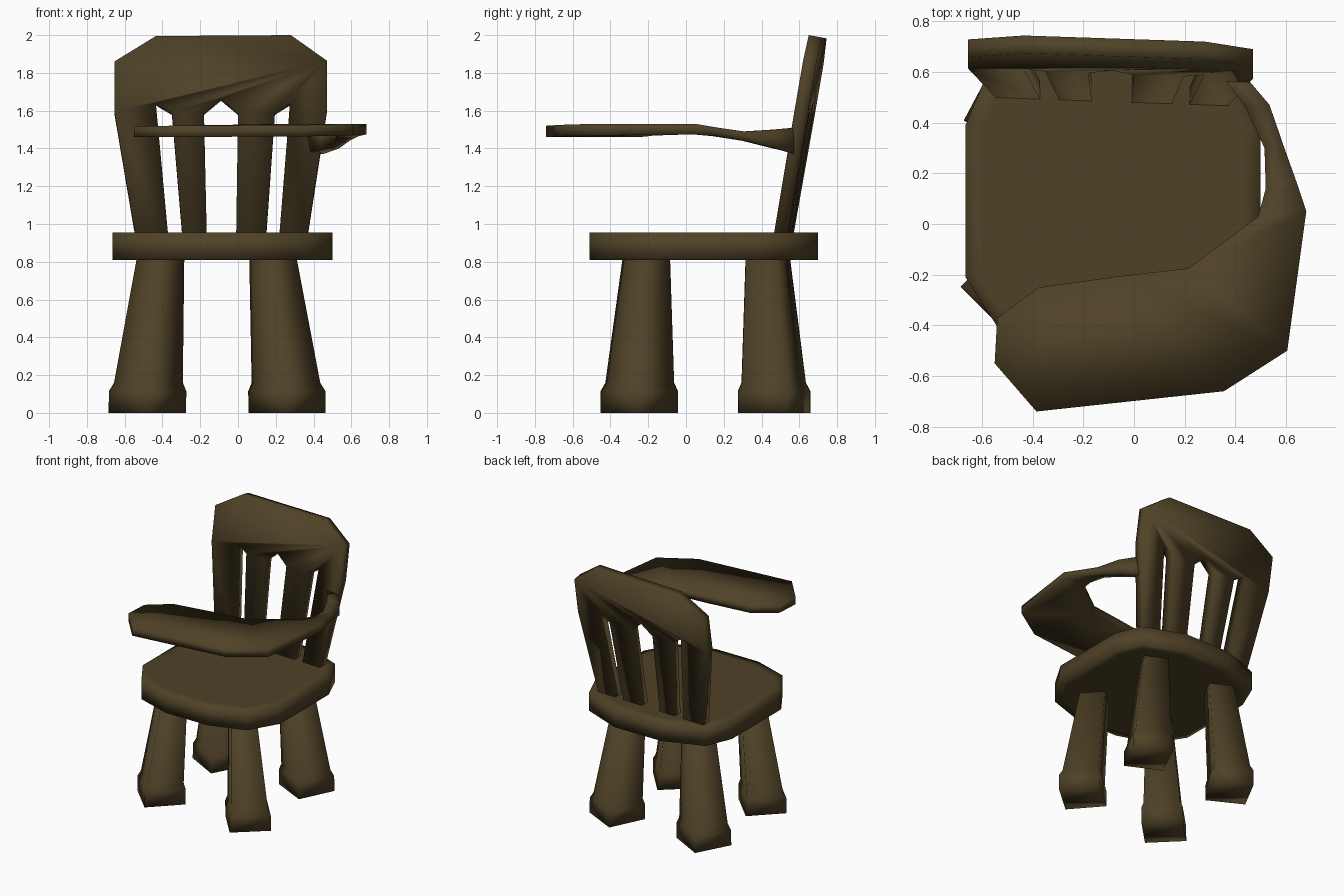
import bpy
import bmesh
from math import cos, sin, radians, pi
from mathutils import Vector

cube = bpy.data.objects.get("Cube")
if cube:
    bpy.data.objects.remove(cube, do_unlink=True)

# Single dark wood colour
wood = bpy.data.materials.new("dark_olive_wood")
wood.use_nodes = True
colour = (0.078, 0.054, 0.02, 1)
wood.diffuse_color = colour
shader = wood.node_tree.nodes["Principled BSDF"]
shader.inputs["Base Color"].default_value = colour
shader.inputs["Roughness"].default_value = 0.9


def loft(name, rings, inset=0):
    """Skin a list of equal closed rings, cap both ends, smooth shade."""
    bm = bmesh.new()
    loops = [[bm.verts.new(p) for p in ring] for ring in rings]
    n = len(loops[0])
    for a, b in zip(loops, loops[1:]):
        for i in range(n):
            j = (i + 1) % n
            bm.faces.new((a[i], a[j], b[j], b[i]))
    caps = [bm.faces.new(loops[0]), bm.faces.new(loops[-1])]
    bmesh.ops.recalc_face_normals(bm, faces=bm.faces)
    if inset:
        bmesh.ops.inset_individual(bm, faces=caps, thickness=inset)
    for face in bm.faces:
        face.smooth = True
    mesh = bpy.data.meshes.new(name)
    bm.to_mesh(mesh)
    bm.free()
    mesh.materials.append(wood)
    obj = bpy.data.objects.new(name, mesh)
    bpy.context.collection.objects.link(obj)
    return obj


# Seat: faceted rounded slab
seat_outline = [(-.665, -.21), (-.53, -.42), (-.26, -.51), (.1, -.51),
                (.37, -.42), (.5, -.2), (.5, .39), (.42, .58),
                (.12, .7), (-.28, .7), (-.58, .59), (-.665, .39)]
loft("seat", [[(x, y, z) for x, y in seat_outline] for z in (.81, .955)], .07)


# Legs: square tapered posts, splayed, each turned a little differently
def leg(name, foot, top, turn, size):
    foot, top = Vector(foot), Vector(top)
    rings = []
    for z, radius in ((0, .205), (.115, .205), (.16, .182), (.84, .124)):
        centre = foot.lerp(top, max(0, z - .1) / .72)
        rings.append([(centre.x + radius * size * cos(a),
                       centre.y + radius * size * sin(a), z)
                      for a in (radians(turn) + k * pi / 2 for k in range(4))])
    loft(name, rings)


leg("front_right_leg", (-.48, -.248), (-.41, -.21), 0, 1)
leg("front_left_leg", (.26, -.248), (.185, -.21), -4, 1)
leg("back_right_leg", (-.48, .467), (-.41, .433), 17, .98)
leg("back_left_leg", (.26, .467), (.185, .433), 19, .98)

# Backrest: one leaning board with three pointed gaps between four slats
back_outline = [(-.54, .92), (-.655, 1.6), (-.655, 1.86), (-.435, 1.995),
                (.28, 2), (.47, 1.865), (.47, 1.6), (.365, .92),
                (.217, .92), (.275, 1.64), (.195, 1.59), (.148, .92),
                (-.01, .92), (0, 1.59), (-.09, 1.665), (-.18, 1.59),
                (-.165, .92), (-.293, .92), (-.35, 1.59), (-.435, 1.64),
                (-.368, .92)]


def lean(x, z):
    return Vector((x, .483 + .172 * (z - .955) - .035 * (x + .09), z))


thickness = Vector((0, .07, -.013))
loft("backrest", [[lean(x, z) + thickness * t for x, z in back_outline]
                  for t in (0, 1)])

# Arm and tray: inner edge, outer edge, bottom and top at each station
stations = [((.345, .59), (.45, .57), 1.37, 1.51),
            ((.44, .46), (.535, .47), 1.4, 1.5),
            ((.515, .3), (.59, .31), 1.44, 1.49),
            ((.52, .14), (.64, .17), 1.465, 1.51),
            ((.49, .03), (.68, .05), 1.475, 1.53),
            ((.215, -.175), (.605, -.5), 1.468, 1.53),
            ((-.05, -.205), (.355, -.66), 1.464, 1.525),
            ((-.375, -.25), (-.385, -.74), 1.46, 1.52),
            ((-.54, -.37), (-.55, -.55), 1.46, 1.515)]
loft("arm_and_tray", [[(*inner, low), (*outer, low), (*outer, high), (*inner, high)]
                      for inner, outer, low, high in stations])
